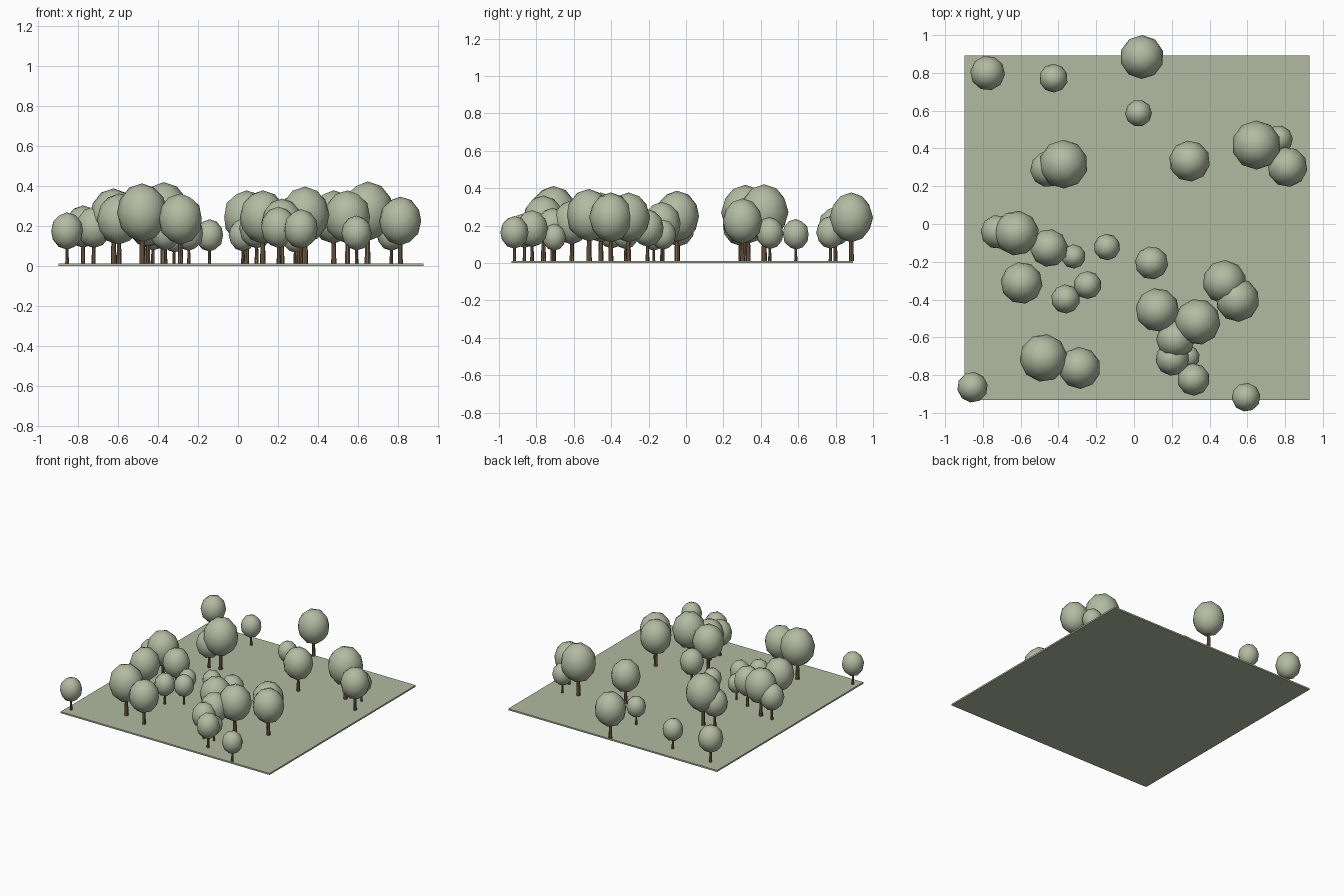
import bpy, random, math

if "Cube" in bpy.data.objects:
    bpy.data.objects.remove(bpy.data.objects["Cube"])

random.seed(4)

def material(name, rgb):
    m = bpy.data.materials.new(name)
    m.diffuse_color = (*rgb, 1)
    m.use_nodes = True
    m.node_tree.nodes["Principled BSDF"].inputs["Base Color"].default_value = m.diffuse_color
    return m

grass = material("grass green", (0.44, 0.49, 0.35))
leaf = material("leaf green", (0.45, 0.50, 0.36))
bark = material("bark brown", (0.21, 0.13, 0.07))

GROUND_TOP = 0.012

# ground slab
bpy.ops.mesh.primitive_cube_add(size=1, location=(0.016, -0.02, GROUND_TOP / 2))
ground = bpy.context.object
ground.name = "ground"
ground.scale = (1.826, 1.826, GROUND_TOP)
ground.data.materials.append(grass)

# one tree: tapered trunk and slightly tall faceted crown, all sized from the crown radius
def tree(i, x, y, r):
    turn = random.uniform(0, math.tau)
    bpy.ops.mesh.primitive_cone_add(vertices=8, radius1=0.12 * r, radius2=0.085 * r,
                                    depth=1.4 * r, rotation=(0, 0, turn),
                                    location=(x, y, GROUND_TOP + 0.7 * r))
    trunk = bpy.context.object
    trunk.name = f"trunk_{i}"
    trunk.data.materials.append(bark)
    bpy.ops.mesh.primitive_ico_sphere_add(subdivisions=2, radius=r, rotation=(0, 0, turn),
                                          location=(x, y, GROUND_TOP + 2 * r))
    crown = bpy.context.object
    crown.name = f"crown_{i}"
    crown.scale.z = 1.15
    crown.data.materials.append(leaf)
    bpy.ops.object.shade_smooth()

# x, y, crown radius
TREES = [
    (-.775, .799, .092), (-.426, .772, .076), (.042, .884, .116), (.024, .587, .071),
    (-.455, .290, .095), (-.373, .317, .129), (.294, .333, .109), (.648, .418, .130),
    (.767, .448, .074), (.812, .302, .106), (-.722, -.042, .090), (-.622, -.048, .119),
    (-.450, -.127, .100), (-.320, -.172, .064), (-.143, -.122, .070), (.093, -.206, .088),
    (-.595, -.312, .111), (-.362, -.397, .077), (-.246, -.323, .074), (.479, -.307, .116),
    (.548, -.402, .116), (.124, -.455, .116), (.336, -.518, .122), (.220, -.610, .103),
    (.204, -.714, .090), (.285, -.705, .063), (.315, -.823, .086), (-.479, -.709, .127),
    (-.288, -.762, .111), (-.855, -.864, .081), (.593, -.917, .076),
]
for i, t in enumerate(TREES):
    tree(i, *t)
